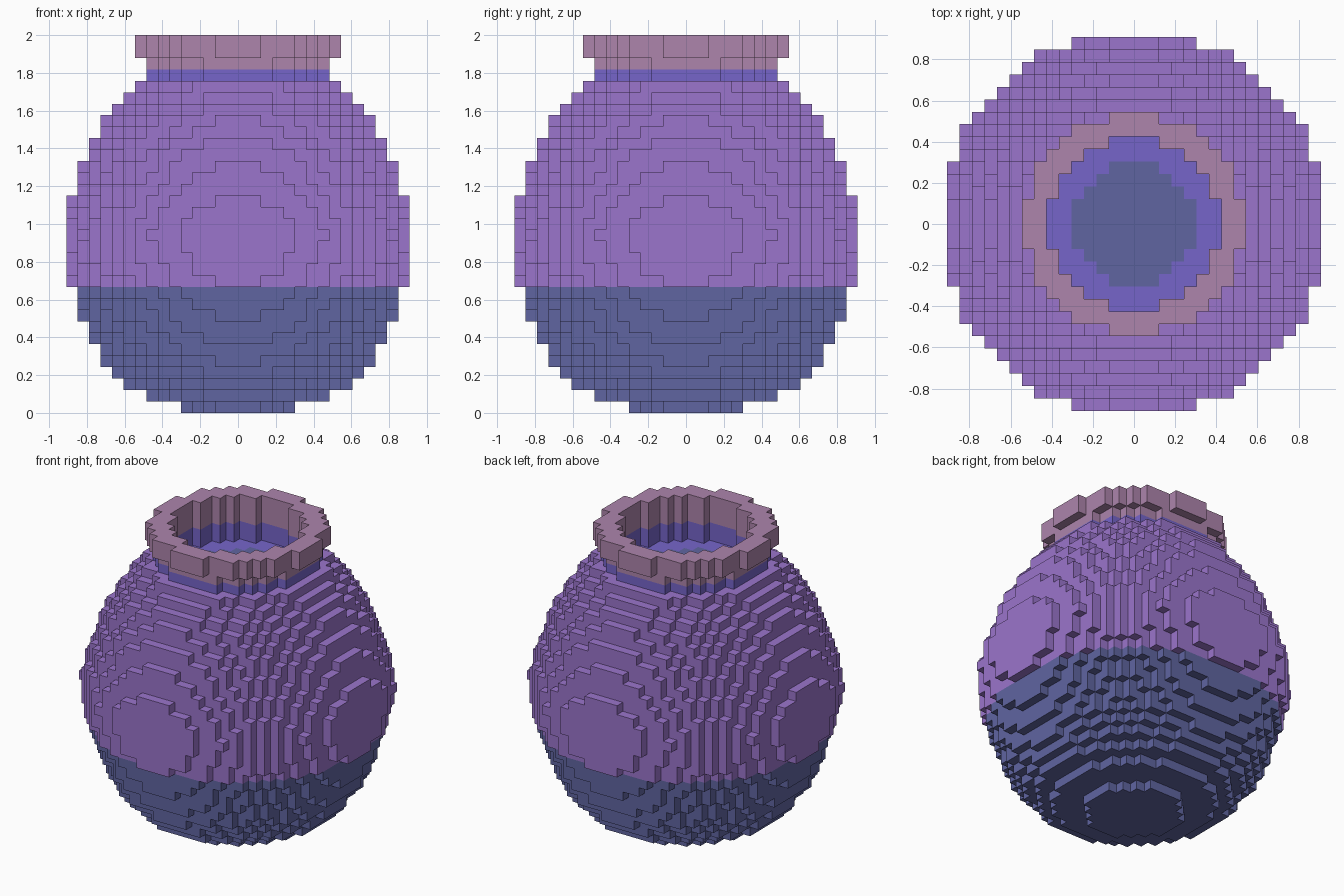
import bpy, bmesh

if "Cube" in bpy.data.objects:
    bpy.data.objects.remove(bpy.data.objects["Cube"])

U = 2 / 33          # voxel edge length
HALF = 16           # search range in voxels


def lin(c):
    c /= 255
    return c / 12.92 if c <= 0.04045 else ((c + 0.055) / 1.055) ** 2.4


def material(name, rgb):
    m = bpy.data.materials.new(name)
    m.diffuse_color = (*[lin(c) for c in rgb], 1)
    m.use_nodes = True
    m.node_tree.nodes["Principled BSDF"].inputs["Base Color"].default_value = m.diffuse_color
    return m


slate = material("slate blue", (96, 101, 161))
purple = material("purple", (155, 117, 204))
violet = material("blue violet", (118, 101, 202))
pink = material("dusty pink", (173, 133, 172))

# Outer radius of every layer, bottom to top, in voxels
RADII = [4.85, 8.1, 9.9, 10.95, 11.75, 12.35, 12.87, 13.3, 13.7, 14.05, 14.38,
         14.65, 14.95, 15.12, 15.32, 15.47, 15.3, 15.02, 14.63, 14.33, 14.0,
         13.72, 13.3, 12.87, 12.3, 11.7, 10.92, 10.1, 9.2,
         8.05, 8.05, 8.75, 8.75]
MOUTH = 6.8         # radius of the opening
POOL = 4.85         # radius of the dark centre inside
FLOOR = 28          # layer where the opening starts


def part_of(r2, k):
    """Which part a voxel belongs to."""
    if k >= 30:
        return "rim"
    if k == 29:
        return "neck_band"
    if k >= 11:
        return "upper_body"
    return "lower_body"


# Fill the voxels layer by layer, leaving the mouth open
cells = {}
for k, r in enumerate(RADII):
    for i in range(-HALF, HALF):
        for j in range(-HALF, HALF):
            r2 = (i + .5) ** 2 + (j + .5) ** 2
            if r2 < r * r and not (k >= FLOOR and r2 < MOUTH ** 2):
                cells[i, j, k] = part_of(r2, k)

# Outward directions with the corners of each cube side
SIDES = {
    (1, 0, 0): ((1, 0, 0), (1, 1, 0), (1, 1, 1), (1, 0, 1)),
    (-1, 0, 0): ((0, 0, 0), (0, 0, 1), (0, 1, 1), (0, 1, 0)),
    (0, 1, 0): ((0, 1, 0), (0, 1, 1), (1, 1, 1), (1, 1, 0)),
    (0, -1, 0): ((0, 0, 0), (1, 0, 0), (1, 0, 1), (0, 0, 1)),
    (0, 0, 1): ((0, 0, 1), (1, 0, 1), (1, 1, 1), (0, 1, 1)),
    (0, 0, -1): ((0, 0, 0), (0, 1, 0), (1, 1, 0), (1, 0, 0)),
}


def inner_slot(cell, d):
    """Faces inside the mouth: 1 = violet lining, 2 = dark pool."""
    i, j, k = cell
    r2 = (i + .5) ** 2 + (j + .5) ** 2
    if k == FLOOR - 1 and d[2] == 1 and r2 < MOUTH ** 2:
        return 2 if r2 < POOL ** 2 else 1
    n2 = (i + d[0] + .5) ** 2 + (j + d[1] + .5) ** 2
    if k == FLOOR and d[2] == 0 and n2 < MOUTH ** 2:
        return 1
    return 0


def build(name, mats):
    """Make one part from the exposed sides of its voxels."""
    bm = bmesh.new()
    verts = {}

    def vert(p):
        if p not in verts:
            verts[p] = bm.verts.new([c * U for c in p])
        return verts[p]

    for cell, part in cells.items():
        if part != name:
            continue
        for d, corners in SIDES.items():
            if tuple(a + b for a, b in zip(cell, d)) in cells:
                continue
            f = bm.faces.new([vert(tuple(a + b for a, b in zip(cell, c)))
                              for c in corners])
            f.material_index = inner_slot(cell, d)
    me = bpy.data.meshes.new(name)
    bm.to_mesh(me)
    bm.free()
    for m in mats:
        me.materials.append(m)
    bpy.context.collection.objects.link(bpy.data.objects.new(name, me))


build("lower_body", [slate])
build("upper_body", [purple, violet, slate])
build("neck_band", [violet])
build("rim", [pink])
